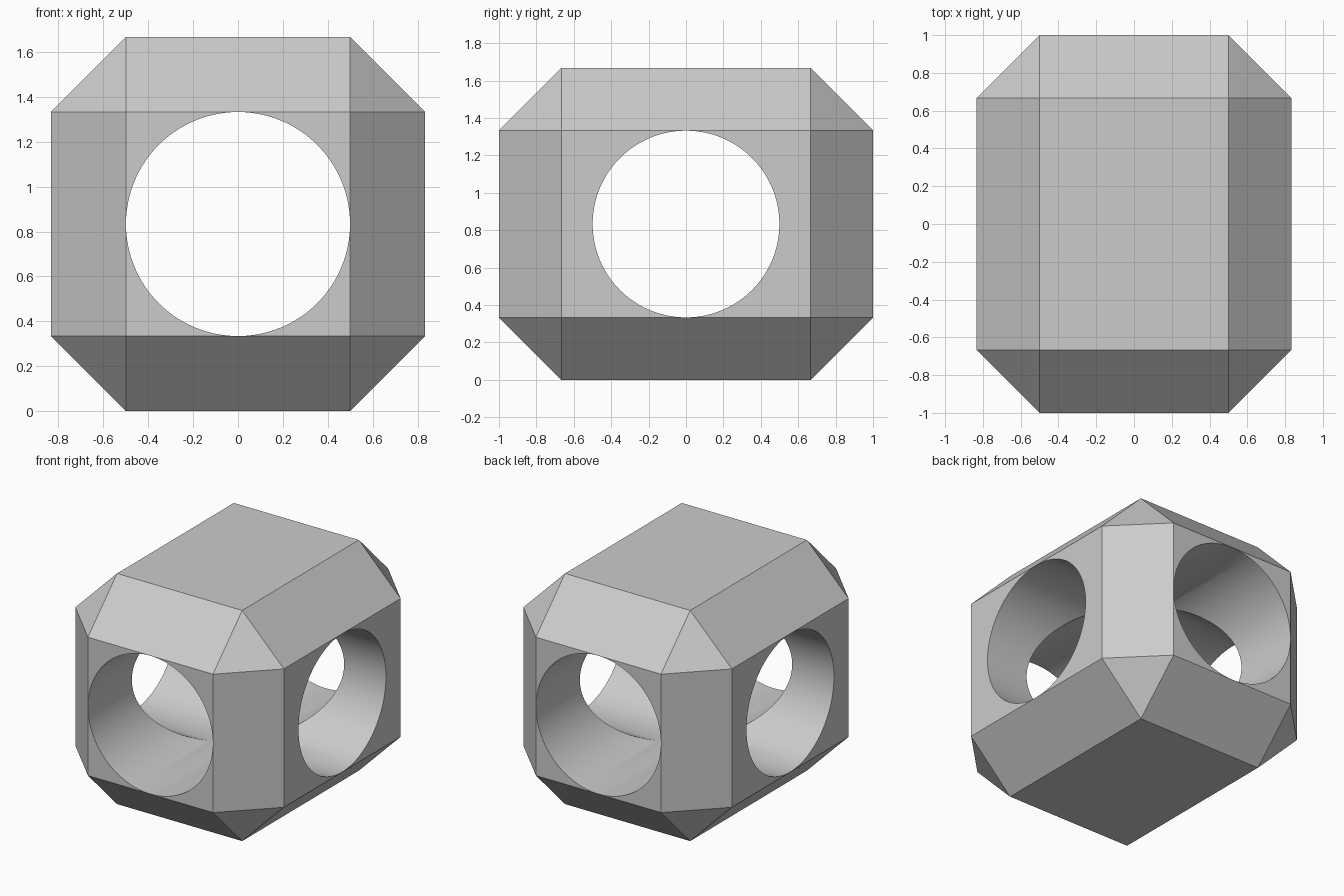
import bpy
import bmesh
import math
from itertools import product
from mathutils import Vector

old = bpy.data.objects.get("Cube")
if old:
    bpy.data.objects.remove(old, do_unlink=True)

HALF = Vector((5 / 6, 1.0, 5 / 6))   # half size of the block
CHAMFER = 1 / 3
BORE_RADIUS = 0.4992
CENTRE = Vector((0, 0, HALF.z))

grey = bpy.data.materials.new("plain grey")
grey.use_nodes = True
colour = (0.6, 0.6, 0.6, 1)
grey.diffuse_color = colour
grey.node_tree.nodes["Principled BSDF"].inputs["Base Color"].default_value = colour


def add_object(name, bm):
    mesh = bpy.data.meshes.new(name)
    bm.to_mesh(mesh)
    bm.free()
    obj = bpy.data.objects.new(name, mesh)
    obj.location = CENTRE
    obj.data.materials.append(grey)
    bpy.context.collection.objects.link(obj)
    return obj


# Chamfered block: hull of three corner points per octant
bm = bmesh.new()
for signs in product((-1, 1), repeat=3):
    for axis in range(3):
        corner = HALF - Vector((CHAMFER,) * 3)
        corner[axis] = HALF[axis]
        bm.verts.new([s * c for s, c in zip(signs, corner)])
bmesh.ops.convex_hull(bm, input=bm.verts[:])
bmesh.ops.dissolve_limit(bm, angle_limit=math.radians(1),
                         verts=bm.verts[:], edges=bm.edges[:])
bmesh.ops.recalc_face_normals(bm, faces=bm.faces[:])
block = add_object("chamfered_block", bm)


# Round bores through the front and the sides
def bore_cutter(name, rotation):
    bm = bmesh.new()
    bmesh.ops.create_cone(bm, cap_ends=True, segments=128, radius1=BORE_RADIUS,
                          radius2=BORE_RADIUS, depth=3)
    cutter = add_object(name, bm)
    cutter.rotation_euler = rotation
    cutter.hide_render = True
    return cutter


cutters = [bore_cutter("front_bore_cutter", (math.pi / 2, 0, 0)),
           bore_cutter("side_bore_cutter", (0, math.pi / 2, 0))]
for cutter in cutters:
    cut = block.modifiers.new(cutter.name, "BOOLEAN")
    cut.operation = "DIFFERENCE"
    cut.solver = "EXACT"
    cut.object = cutter

# Apply the cuts and remove the cutters
bpy.ops.object.select_all(action="DESELECT")
block.select_set(True)
bpy.context.view_layer.objects.active = block
for cutter in cutters:
    bpy.ops.object.modifier_apply(modifier=cutter.name)
    bpy.data.objects.remove(cutter, do_unlink=True)

# Smooth bore walls, crisp flat facets
bpy.ops.object.shade_smooth_by_angle(angle=math.radians(20))
